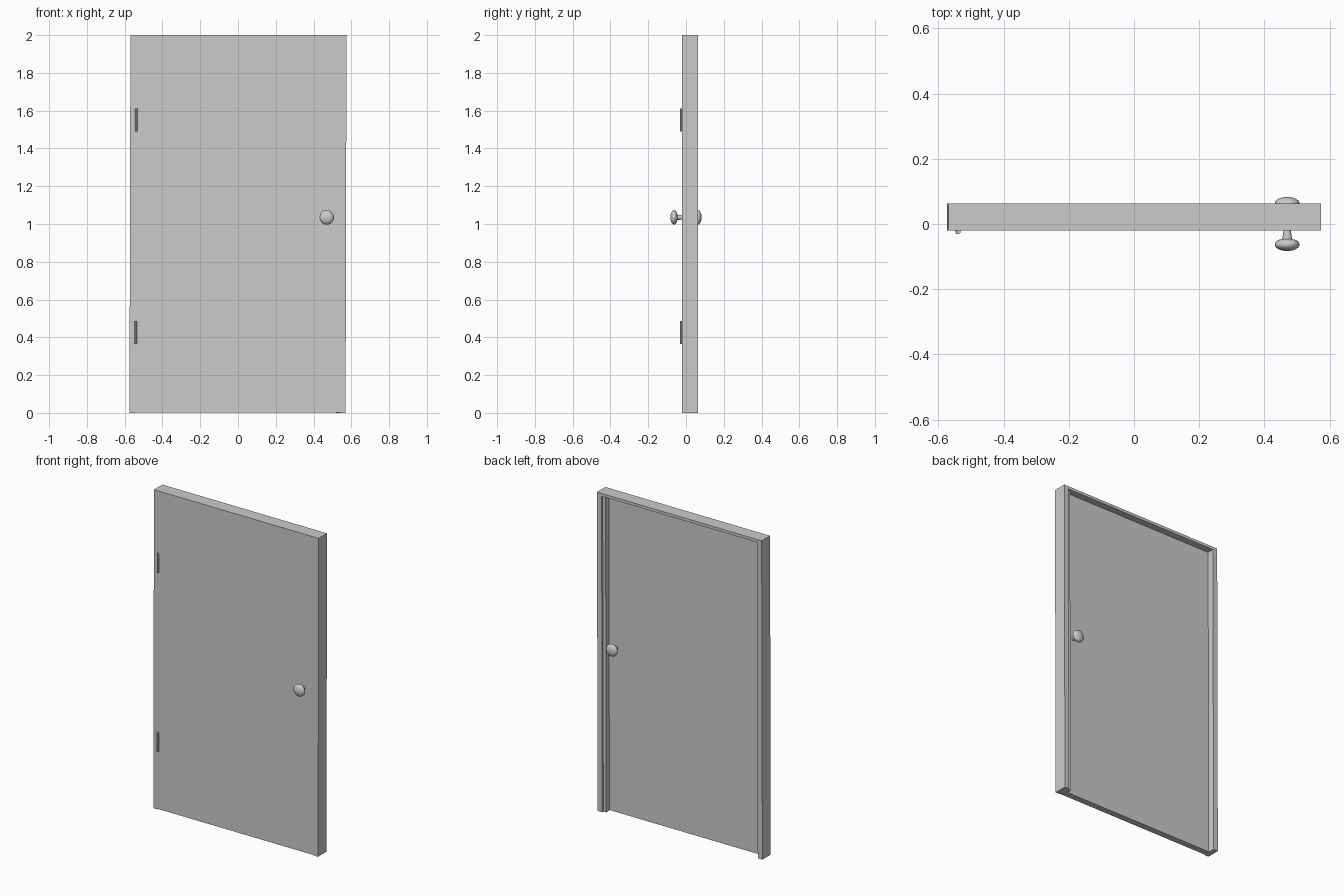
import bpy
import bmesh
import math
from mathutils import Matrix

cube = bpy.data.objects.get("Cube")
if cube:
    bpy.data.objects.remove(cube, do_unlink=True)

grey = bpy.data.materials.new("light grey")
grey.use_nodes = True
grey.diffuse_color = (0.6, 0.6, 0.6, 1)
grey.node_tree.nodes["Principled BSDF"].inputs["Base Color"].default_value = (0.6, 0.6, 0.6, 1)

LEAN = 0.0025      # slight sideways lean of the frame with height
FRONT, BACK = -0.02, 0.063
HALF, JAMB, HEAD = 0.572, 0.032, 0.018
DOOR_BACK = 0.02


def finish(name, bm):
    """Lean the part, then turn it into an object."""
    for v in bm.verts:
        v.co.x += LEAN * (v.co.z - 1)
    bmesh.ops.recalc_face_normals(bm, faces=bm.faces)
    mesh = bpy.data.meshes.new(name)
    bm.to_mesh(mesh)
    bm.free()
    mesh.materials.append(grey)
    obj = bpy.data.objects.new(name, mesh)
    bpy.context.collection.objects.link(obj)
    return obj


def box(name, x, y, z):
    bm = bmesh.new()
    bmesh.ops.create_cube(bm, size=1)
    for v in bm.verts:
        v.co = [lo + (c + 0.5) * (hi - lo) for c, (lo, hi) in zip(v.co, (x, y, z))]
    return finish(name, bm)


# Frame: one upside-down U profile, extruded through the wall depth
inner = HALF - JAMB
outline = [(-HALF, 0), (-HALF, 2), (HALF, 2), (HALF, 0),
           (inner, 0), (inner, 2 - HEAD), (-inner, 2 - HEAD), (-inner, 0)]
bm = bmesh.new()
face = bm.faces.new([bm.verts.new((x, FRONT, z)) for x, z in outline])
swept = bmesh.ops.extrude_face_region(bm, geom=[face], use_keep_orig=True)
for item in swept["geom"]:
    if isinstance(item, bmesh.types.BMVert):
        item.co.y = BACK
finish("door_frame", bm)

# Door slab and the stop strip on the latch side
box("door_panel", (-inner, inner), (FRONT, DOOR_BACK), (0.003, 2 - HEAD))
box("latch_stop", (inner - 0.02, inner), (DOOR_BACK, 0.052), (0, 2 - HEAD))

# Hinge barrels
for name, z in (("lower_hinge", 0.425), ("upper_hinge", 1.55)):
    bm = bmesh.new()
    bmesh.ops.create_cone(bm, cap_ends=True, segments=8, radius1=0.007, radius2=0.007,
                          depth=0.122, matrix=Matrix.Translation((-inner, -0.024, z)))
    finish(name, bm)

# Knobs: shank and flattened ball spun about the y axis
profile = [(0.011, 0.018), (0.015, 0.046)]
for i in range(3, 13):
    a = math.pi * i / 12
    profile.append((0.038 * math.sin(a), 0.063 - 0.02 * math.cos(a)))
for name, side in (("front_knob", -1), ("back_knob", 1)):
    bm = bmesh.new()
    verts = [bm.verts.new((r, side * y, 0)) for r, y in profile]
    edges = [bm.edges.new(pair) for pair in zip(verts, verts[1:])]
    bmesh.ops.spin(bm, geom=verts + edges, cent=(0, 0, 0), axis=(0, 1, 0),
                   angle=math.tau, steps=24)
    bmesh.ops.remove_doubles(bm, verts=bm.verts, dist=0.0001)
    bmesh.ops.translate(bm, verts=bm.verts, vec=(0.47, 0, 1.035))
    knob = finish(name, bm)
    bpy.ops.object.select_all(action="DESELECT")
    knob.select_set(True)
    bpy.context.view_layer.objects.active = knob
    bpy.ops.object.shade_smooth_by_angle(angle=math.radians(40))
